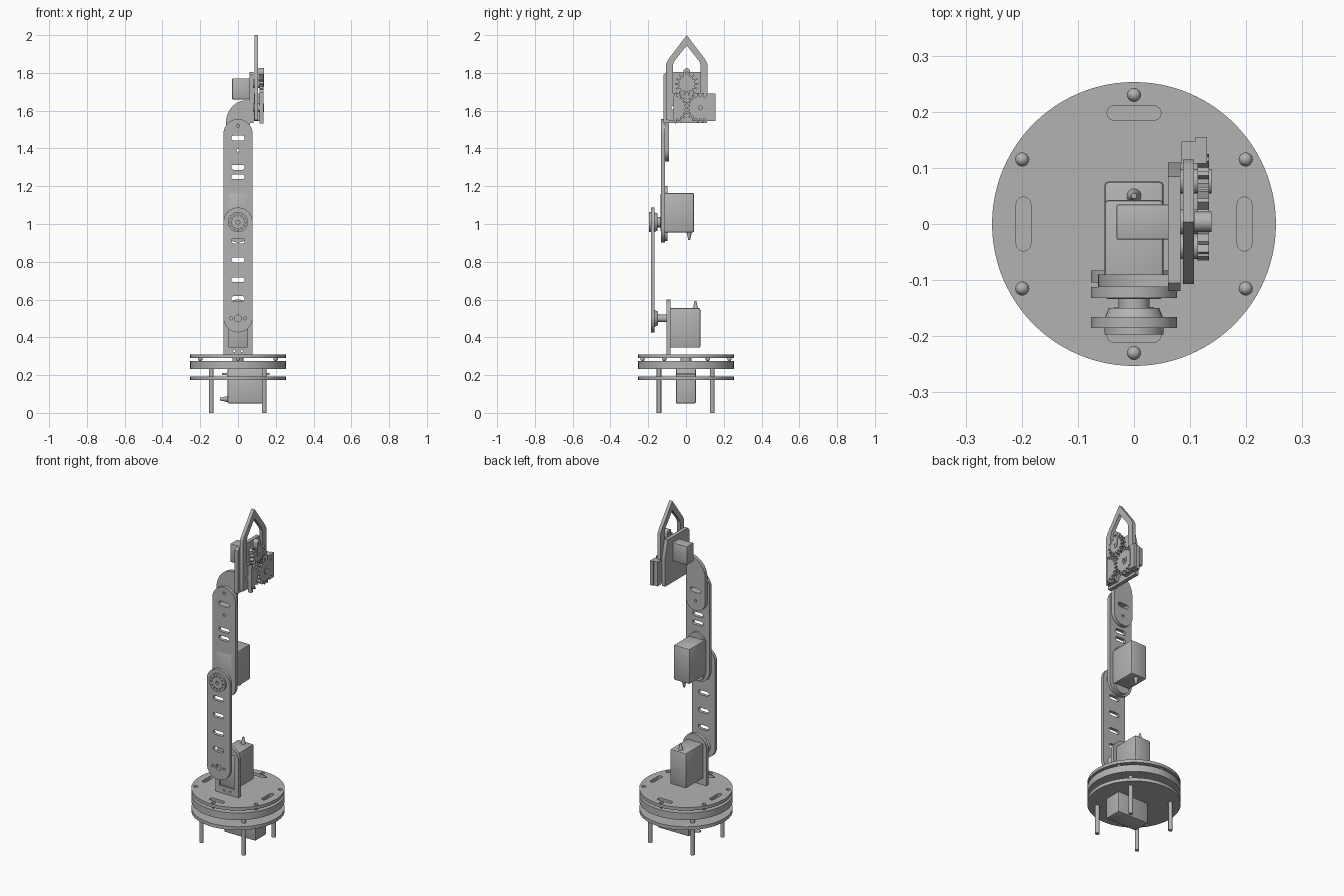
import bpy, bmesh, math
from math import sin, cos, pi
from mathutils import Matrix, Vector

cube = bpy.data.objects.get("Cube")
if cube:
    bpy.data.objects.remove(cube, do_unlink=True)

grey = bpy.data.materials.new("plain grey")
grey.use_nodes = True
COLOUR = (0.45, 0.45, 0.45, 1)
grey.diffuse_color = COLOUR
grey.node_tree.nodes["Principled BSDF"].inputs["Base Color"].default_value = COLOUR

# Plane of a flat part: outline (u, v) and thickness direction
FRAMES = {
    "x": Matrix(((0, 0, 1), (1, 0, 0), (0, 1, 0))),
    "y": Matrix(((1, 0, 0), (0, 0, -1), (0, 1, 0))),
    "z": Matrix.Identity(3),
}


def finish(name, mesh):
    obj = bpy.data.objects.new(name, mesh)
    bpy.context.collection.objects.link(obj)
    mesh.materials.clear()
    mesh.materials.append(grey)
    bpy.ops.object.select_all(action="DESELECT")
    obj.select_set(True)
    bpy.context.view_layer.objects.active = obj
    bpy.ops.object.shade_smooth_by_angle(angle=math.radians(35))
    return obj


def plate(name, axis, lo, hi, outline, holes=()):
    """Flat part cut from an outline with holes, between lo and hi on an axis."""
    curve = bpy.data.curves.new(name, "CURVE")
    curve.dimensions = "2D"
    curve.fill_mode = "BOTH"
    curve.extrude = (hi - lo) / 2
    for loop in (outline, *holes):
        spline = curve.splines.new("POLY")
        spline.points.add(len(loop) - 1)
        for point, (u, v) in zip(spline.points, loop):
            point.co = (u, v, 0, 1)
        spline.use_cyclic_u = True
    temp = bpy.data.objects.new(name, curve)
    bpy.context.collection.objects.link(temp)
    graph = bpy.context.evaluated_depsgraph_get()
    mesh = bpy.data.meshes.new_from_object(temp.evaluated_get(graph))
    bpy.data.objects.remove(temp, do_unlink=True)
    offset = Vector([(lo + hi) / 2 if a == axis else 0 for a in "xyz"])
    mesh.transform(Matrix.Translation(offset) @ FRAMES[axis].to_4x4())
    bm = bmesh.new()
    bm.from_mesh(mesh)
    bmesh.ops.remove_doubles(bm, verts=bm.verts, dist=1e-5)
    bmesh.ops.recalc_face_normals(bm, faces=bm.faces)
    bm.to_mesh(mesh)
    bm.free()
    return finish(name, mesh)


def box(name, lo, hi, bevel=0.0):
    bm = bmesh.new()
    bmesh.ops.create_cube(bm, size=1)
    for v in bm.verts:
        v.co = [a + (c + 0.5) * (b - a) for a, b, c in zip(lo, hi, v.co)]
    if bevel:
        bmesh.ops.bevel(bm, geom=bm.edges[:], offset=bevel, segments=2,
                        profile=0.5, affect="EDGES")
    mesh = bpy.data.meshes.new(name)
    bm.to_mesh(mesh)
    bm.free()
    return finish(name, mesh)


def cone(name, start, end, r1, r2, segments=16):
    start, end = Vector(start), Vector(end)
    bm = bmesh.new()
    turn = (end - start).to_track_quat("Z", "Y").to_matrix().to_4x4()
    bmesh.ops.create_cone(bm, cap_ends=True, segments=segments, radius1=r1, radius2=r2,
                          depth=(end - start).length,
                          matrix=Matrix.Translation((start + end) / 2) @ turn)
    mesh = bpy.data.meshes.new(name)
    bm.to_mesh(mesh)
    bm.free()
    return finish(name, mesh)


def circle(u, v, r, n=16):
    return [(u + r * cos(2 * pi * i / n), v + r * sin(2 * pi * i / n)) for i in range(n)]


def rect(u0, v0, u1, v1):
    return [(u0, v0), (u1, v0), (u1, v1), (u0, v1)]


def slot(u, v, length, width, upright=False, n=12):
    """Rounded-end shape centred on u, v."""
    r, half = width / 2, (length - width) / 2
    pts = []
    for side in (1, -1):
        for i in range(n + 1):
            a = -pi / 2 + pi * i / n
            pts.append((side * (half + r * cos(a)), side * r * sin(a)))
    return [(u - q, v + p) if upright else (u + p, v + q) for p, q in pts]


def gear(u, v, root, tip, teeth, lo=-9, hi=9):
    """Toothed outline, cut flat outside lo..hi."""
    pts = []
    for i in range(teeth):
        for part, r in ((-0.3, root), (-0.14, tip), (0.14, tip), (0.3, root)):
            a = 2 * pi * (i + part) / teeth
            pts.append((min(hi, max(lo, u + r * cos(a))), v + r * sin(a)))
    return pts


# Base: turntable with four slots and bearing balls
R = 0.253
ball_spots = [(0.23 * sin(i * pi / 3), 0.23 * cos(i * pi / 3)) for i in range(6)]
top_holes = [slot(0, s * 0.198, 0.096, 0.026) for s in (1, -1)]
top_holes += [slot(s * 0.197, 0, 0.096, 0.026, True) for s in (1, -1)]
top_holes += [circle(x, y, 0.0118) for x, y in ball_spots]
plate("turntable_disc", "z", 0.29, 0.308, circle(0, 0, R, 96), top_holes)
plate("bearing_disc", "z", 0.233, 0.275, circle(0, 0, R, 96))
plate("lower_disc", "z", 0.173, 0.193, circle(0, 0, R, 96))
for x, y in ball_spots:
    bm = bmesh.new()
    bmesh.ops.create_uvsphere(bm, u_segments=16, v_segments=10, radius=0.0118,
                              matrix=Matrix.Translation((x, y, 0.286)))
    ball = bpy.data.meshes.new("bearing_ball")
    bm.to_mesh(ball)
    bm.free()
    finish("bearing_ball", ball)
for x in (-0.141, 0.139):
    for y in (-0.143, 0.139):
        cone("base_leg", (x, y, 0), (x, y, 0.235), 0.012, 0.012)

# Base motor
box("base_motor", (-0.055, -0.053, 0.05), (0.152, 0.052, 0.234), 0.006)
box("base_motor_flange", (-0.085, -0.05, 0.2), (0.168, 0.05, 0.212))
cone("base_motor_shaft", (0, 0, 0.23), (0, 0, 0.295), 0.03, 0.03)
cone("base_motor_cable", (-0.054, 0, 0.073), (-0.095, 0, 0.073), 0.016, 0.007)

# Shoulder: upright bracket, motor and horn
bracket = [(-0.077, 0.305), (0.077, 0.305)]
bracket += [(0.077 * cos(pi * i / 20), 0.523 + 0.077 * sin(pi * i / 20)) for i in range(21)]
plate("shoulder_bracket", "y", -0.104, -0.083, bracket,
      [rect(-0.05, 0.35, 0.05, 0.55)] + [circle(s * 0.02, 0.328, 0.006) for s in (1, -1)])
box("shoulder_motor", (-0.053, -0.096, 0.345), (0.053, 0.076, 0.555), 0.008)
cone("shoulder_motor_cable", (0, 0.05, 0.55), (0, 0.05, 0.592), 0.014, 0.005)
cone("shoulder_shaft", (0, -0.168, 0.5), (0, -0.09, 0.5), 0.02, 0.02)
cone("shoulder_horn", (0, -0.166, 0.5), (0, -0.148, 0.5), 0.045, 0.035, 32)

# Lower arm
plate("lower_arm", "y", -0.185, -0.166, slot(0, 0.757, 0.661, 0.154, True, 24),
      [slot(0, z, 0.07, 0.026) for z in (0.605, 0.705, 0.81, 0.91)]
      + [circle(s * 0.037, 0.5, 0.008) for s in (1, -1)] + [circle(0, 0.5, 0.018)])

# Elbow: horn with a ring of holes, shaft and motor
ring = [circle(0.038 * cos(i * pi / 6), 1.01 + 0.038 * sin(i * pi / 6), 0.005, 8)
        for i in range(12)]
plate("elbow_horn", "y", -0.197, -0.184, circle(0, 1.01, 0.053, 40),
      ring + [circle(0, 1.01, 0.01)])
cone("elbow_inner_horn", (0, -0.167, 1.01), (0, -0.15, 1.01), 0.052, 0.045, 32)
cone("elbow_shaft", (0, -0.17, 1.01), (0, -0.12, 1.01), 0.028, 0.028)
box("elbow_motor", (-0.053, -0.134, 0.955), (0.053, 0.043, 1.165), 0.008)
plate("elbow_motor_flange", "y", -0.112, -0.098, slot(0, 1.055, 0.29, 0.096, True))
cone("elbow_motor_cable", (0, 0.017, 0.958), (0, 0.017, 0.916), 0.014, 0.005)

# Upper arm
plate("upper_arm", "y", -0.132, -0.112, slot(0, 1.229, 0.653, 0.154, True, 24),
      [slot(0, z, 0.07, 0.026) for z in (1.25, 1.3, 1.455)]
      + [circle(0, z, 0.008) for z in (1.39, 1.52)]
      + [rect(-0.05, 0.96, 0.05, 1.16)])

# Wrist bracket: rounded below, curving over to the gripper
wrist = [(-0.064 * cos(pi * i / 20), 1.396 - 0.064 * sin(pi * i / 20)) for i in range(21)]
wrist += [(0.064, 1.655)]
wrist += [(0.045 - 0.109 * sin(pi * i / 24), 1.535 + 0.12 * cos(pi * i / 24)) for i in range(13)]
plate("wrist_bracket", "y", -0.112, -0.09, wrist,
      [slot(0, 1.455, 0.07, 0.026), circle(0, 1.39, 0.008)])

# Gripper mount and motor
mount = [(-0.119, 1.535), (0.11, 1.535), (0.11, 1.7), (0.085, 1.805),
         (-0.105, 1.805), (-0.119, 1.79)]
plate("gripper_mount", "x", 0.061, 0.083, mount, [circle(-0.068, 1.615, 0.01)])
box("gripper_motor", (-0.031, -0.028, 1.66), (0.065, 0.035, 1.77), 0.003)

# Fingers, mirrored about the gripper centre
MID = 0.004
finger = [(-0.111, 1.55), (-0.111, 1.845), (-0.1, 1.868), (0, 2.0), (0, 1.945),
          (-0.066, 1.862), (-0.074, 1.84), (-0.074, 1.69), (-0.035, 1.69),
          (-0.012, 1.65), (-0.012, 1.58), (-0.035, 1.545)]
for name, s in (("right_finger", 1), ("left_finger", -1)):
    plate(name, "x", 0.087, 0.107, [(MID + s * y, z) for y, z in finger],
          [circle(MID - s * 0.072, 1.615, 0.01)])

# Gears: two finger sectors and the driver with its horn
plate("right_sector_gear", "x", 0.113, 0.134, gear(-0.068, 1.615, 0.063, 0.083, 18, lo=-0.066))
plate("left_sector_gear", "x", 0.113, 0.134, gear(0.076, 1.615, 0.06, 0.08, 18, hi=0.125),
      [circle(0.076, 1.615, 0.01)])
plate("driver_gear", "x", 0.113, 0.134, gear(MID, 1.742, 0.042, 0.062, 14))
plate("driver_horn", "x", 0.108, 0.138, slot(MID, 1.775, 0.1, 0.036, True),
      [circle(MID, z, 0.007) for z in (1.742, 1.8)])
for y, z in ((-0.04, 1.615), (0.076, 1.615), (MID, 1.742)):
    plate("gear_spacer", "x", 0.08, 0.115, circle(y, z, 0.022))
plate("pivot_ring", "x", 0.13, 0.138, circle(0.076, 1.615, 0.022), [circle(0.076, 1.615, 0.01)])

# Side stop block beside the left finger
box("side_block", (0.085, 0.108, 1.545), (0.13, 0.147, 1.69))
box("side_block_lip", (0.11, 0.14, 1.545), (0.13, 0.155, 1.69))
